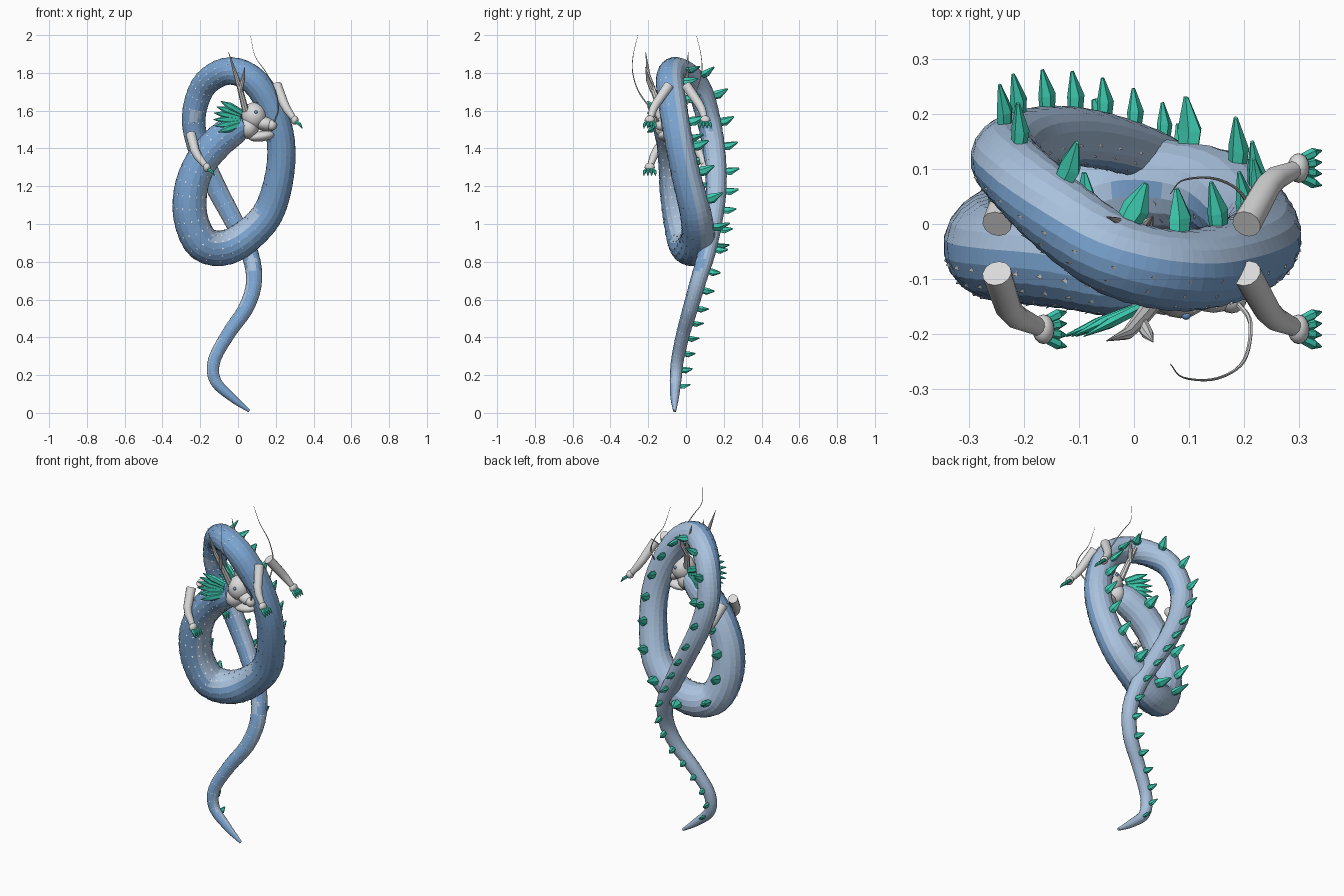
import bpy, bmesh, math
from mathutils import Vector, Matrix

cube = bpy.data.objects.get("Cube")
if cube:
    bpy.data.objects.remove(cube, do_unlink=True)


def material(name, rgb):
    m = bpy.data.materials.new(name)
    m.use_nodes = True
    m.diffuse_color = (*rgb, 1)
    m.node_tree.nodes["Principled BSDF"].inputs["Base Color"].default_value = (*rgb, 1)
    return m


BLUE = material("scale_blue", (0.20, 0.38, 0.65))
PALE = material("pale_blue", (0.40, 0.54, 0.73))
GREEN = material("fin_green", (0.05, 0.62, 0.45))
BONE = material("bone_grey", (0.70, 0.70, 0.70))
EYE = material("eye_blue", (0.15, 0.32, 0.62))


def smooth_path(knots, steps):
    """Catmull-Rom interpolation of points with any number of components."""
    k = [Vector(p) for p in knots]
    k = [2 * k[0] - k[1]] + k + [2 * k[-1] - k[-2]]
    out = []
    for a, b, c, d in zip(k, k[1:], k[2:], k[3:]):
        for s in range(steps):
            t = s / steps
            out.append(0.5 * (2 * b + (c - a) * t + (2 * a - 5 * b + 4 * c - d) * t * t
                              + (3 * b - a - 3 * c + d) * t ** 3))
    return out + [k[-2]]


def loft(bm, pts, radii, sides=8, ref=(0, 1, 0), squash=1, bump=0):
    """Skin rings along a path; ref sets the wide axis of each ring."""
    pts = [Vector(p) for p in pts]
    rings = []
    for i, (p, r) in enumerate(zip(pts, radii)):
        t = (pts[min(i + 1, len(pts) - 1)] - pts[max(i - 1, 0)]).normalized()
        ax = Vector(ref)
        if abs(ax.normalized().dot(t)) > 0.95:
            ax = Vector((0.3, 0.1, 1))
        u = (ax - t * ax.dot(t)).normalized()
        v = t.cross(u)
        ring = []
        for j in range(sides):
            a = math.tau * j / sides
            q = r * (1 + bump * ((i + j) % 2))
            ring.append(bm.verts.new(p + u * q * math.cos(a) + v * q * squash * math.sin(a)))
        rings.append(ring)
    for a, b in zip(rings, rings[1:]):
        for j in range(sides):
            k = (j + 1) % sides
            bm.faces.new((a[j], a[k], b[k], b[j]))
    bm.faces.new(rings[0])
    bm.faces.new(rings[-1])


def ball(bm, centre, size, tilt=0, seg=16):
    mat = (Matrix.Translation(centre) @ Matrix.Rotation(tilt, 4, 'Y')
           @ Matrix.Diagonal((*size, 1)))
    bmesh.ops.create_uvsphere(bm, u_segments=seg, v_segments=seg * 5 // 8, radius=1, matrix=mat)


def finish(bm, name, *mats, smooth=False):
    bmesh.ops.recalc_face_normals(bm, faces=bm.faces)
    me = bpy.data.meshes.new(name)
    bm.to_mesh(me)
    bm.free()
    ob = bpy.data.objects.new(name, me)
    bpy.context.scene.collection.objects.link(ob)
    for m in mats:
        me.materials.append(m)
    if smooth:
        bpy.ops.object.select_all(action='DESELECT')
        ob.select_set(True)
        bpy.context.view_layer.objects.active = ob
        bpy.ops.object.shade_smooth_by_angle(angle=math.radians(35))
    return ob


# Coiled body from tail tip to neck: x, y, z, radius
body_knots = [
    (.06, -.06, .01, .008), (-.03, -.06, .08, .022), (-.12, -.055, .17, .03),
    (-.125, -.045, .28, .033), (-.05, -.015, .42, .036), (.045, .025, .56, .04),
    (.085, .065, .7, .042), (.06, .11, .85, .046), (-.03, .145, 1.03, .05),
    (-.12, .16, 1.2, .054), (-.2, .15, 1.38, .058), (-.235, .12, 1.55, .062),
    (-.2, .075, 1.7, .066), (-.13, .01, 1.78, .07), (-.03, -.06, 1.81, .072),
    (.08, -.085, 1.76, .073), (.17, -.07, 1.63, .074), (.225, -.04, 1.45, .074),
    (.22, 0, 1.26, .076), (.16, .05, 1.06, .082), (.04, .065, .93, .088),
    (-.08, .04, .873, .093), (-.19, 0, .9, .093), (-.25, -.03, 1.03, .09),
    (-.25, -.05, 1.18, .088), (-.2, -.06, 1.32, .085), (-.11, -.07, 1.43, .085),
    (-.02, -.09, 1.5, .08), (.04, -.1, 1.53, .06)]
path = smooth_path(body_knots, 7)
spine = [Vector(p[:3]) for p in path]
girth = [p[3] for p in path]
bm = bmesh.new()
loft(bm, spine, girth, sides=18, bump=0.025)
body = finish(bm, "body", BLUE, PALE)

# Paler back, tail flanks and inner side of the front coil
hub = Vector((-.03, 0, 1.15))
for f in body.data.polygons:
    c, n = f.center, f.normal
    front_coil = c.x < .1 and c.y < .06 and .75 < c.z < 1.6
    inner = front_coil and n.dot((hub - c).normalized()) > .15
    tail = c.z < .76 or (c.y > .1 and c.z < 1.5)
    f.material_index = int(n.y > .2 or inner or (tail and abs(n.x) > .6))

# Fins along the back
bm = bmesh.new()
gap = 0
travelled = 0
for i in range(1, len(spine) - 9):
    step = spine[i] - spine[i - 1]
    travelled += step.length
    gap += step.length
    if travelled < .2 or gap < .05 + 1.1 * girth[i]:
        continue
    gap = 0
    t, r = step.normalized(), girth[i]
    out = (Vector((0, 1, 0)) - t * t.y).normalized()
    h = .032 + .6 * r
    base = spine[i] + out * r * .85
    lean = Vector((-.12, 0, .2)) * h
    w = .01 + .22 * r
    loft(bm, [base, base + out * h * .45, base + out * h * 1.15 + lean],
         [w * .85, w, w * .2], sides=6, ref=t, squash=.65)
finish(bm, "back_fins", GREEN)

# Raised scale tips in rows over the front of the body
bm = bmesh.new()
for i in range(14, len(spine) - 8, 3):
    t = (spine[i + 1] - spine[i - 1]).normalized()
    u = (Vector((0, -1, 0)) + t * t.y).normalized()
    v = t.cross(u)
    for k in range(-3, 4):
        a = math.radians(24 * k)
        n = u * math.cos(a) + v * math.sin(a)
        root, s = spine[i] + n * girth[i], .05 * girth[i] + .001
        side = t.cross(n)
        corners = [root + side * s, root - side * s, root - t * s * 2 + n * s, root - n * s]
        p = [bm.verts.new(q) for q in corners]
        for tri in ((0, 1, 2), (0, 3, 1), (0, 2, 3), (1, 3, 2)):
            bm.faces.new([p[j] for j in tri])
finish(bm, "scale_tips", BONE)


# Four legs, mirrored in pairs across y = MID
MID = -.045


def leg(name, joints):
    for side, label in ((-1, "right"), (1, "left")):
        pts = [Vector((x, MID + side * d, z)) for x, d, z in joints]
        hip, knee, ankle = pts
        bm = bmesh.new()
        loft(bm, [hip, hip.lerp(knee, .85), knee.lerp(ankle, .2), ankle],
             [.027, .024, .022, .015], sides=12)
        ball(bm, ankle, (.02, .027, .024))
        finish(bm, f"{name}_{label}_leg", BONE, smooth=True)
        claws = bmesh.new()
        for k in (-1.5, -.5, .5, 1.5):
            root = ankle + Vector((.008, k * .012, -.01))
            loft(claws, [root, root + Vector((.018, k * .006, -.012)),
                         root + Vector((.033, k * .009, -.034))],
                 [.009, .01, .002], sides=6)
        finish(claws, f"{name}_{label}_claws", GREEN)


leg("front", [(.205, .045, 1.735), (.25, .125, 1.62), (.3, .147, 1.55)])
leg("hind", [(-.25, .045, 1.475), (-.225, .12, 1.375), (-.165, .147, 1.3)])

# Head, with muzzle, nostrils and jaw
HY = -.1
bm = bmesh.new()
ball(bm, (.085, HY, 1.572), (.066, .072, .072), seg=20)
ball(bm, (.145, HY, 1.53), (.062, .062, .04), tilt=.2, seg=20)
ball(bm, (.125, HY, 1.465), (.07, .05, .028), tilt=-.15, seg=20)
ball(bm, (.055, HY, 1.51), (.055, .066, .06), seg=20)
for s in (-1, 1):
    ball(bm, (.178, HY + s * .035, 1.523), (.028, .028, .028))
finish(bm, "head", BONE, smooth=True)

# Eyes, antlers, whiskers and cheek fins on both sides
eyes, horns, whiskers, mane = (bmesh.new() for _ in range(4))
for s in (-1, 1):
    ball(eyes, (.095, HY + s * .066, 1.592), (.009, .009, .009), seg=12)

    def at(x, d, z):
        return Vector((x, HY + s * d, z))

    loft(horns, [at(.04, .035, 1.6), at(.015, .07, 1.7), at(-.012, .1, 1.79), at(-.05, .113, 1.91)],
         [.018, .015, .011, .001])
    loft(horns, [at(.01, .075, 1.7), at(.025, .1, 1.76), at(.035, .115, 1.83)],
         [.013, .011, .001])
    strand = smooth_path([at(.185, .04, 1.53), at(.212, .08, 1.6), at(.2, .15, 1.7),
                          at(.15, .182, 1.8), at(.09, .18, 1.89), at(.066, .155, 2.0)], 6)
    loft(whiskers, strand, [.005 - .0042 * i / 30 for i in range(31)], sides=6)
    for k in range(6):
        a = math.radians(138 + 15 * k)
        root = at(.04 + .03 * math.cos(a), .05, 1.555 + .05 * math.sin(a))
        reach = Vector((math.cos(a) * .12 - .02, s * .055, math.sin(a) * .085 + .005))
        loft(mane, [root, root + reach * .55, root + reach], [.018, .021, .002],
             sides=6, squash=.5, ref=(0, 0, 1))
finish(eyes, "eyes", EYE, smooth=True)
finish(horns, "antlers", BONE, smooth=True)
finish(whiskers, "whiskers", BONE, smooth=True)
finish(mane, "cheek_fins", GREEN)
